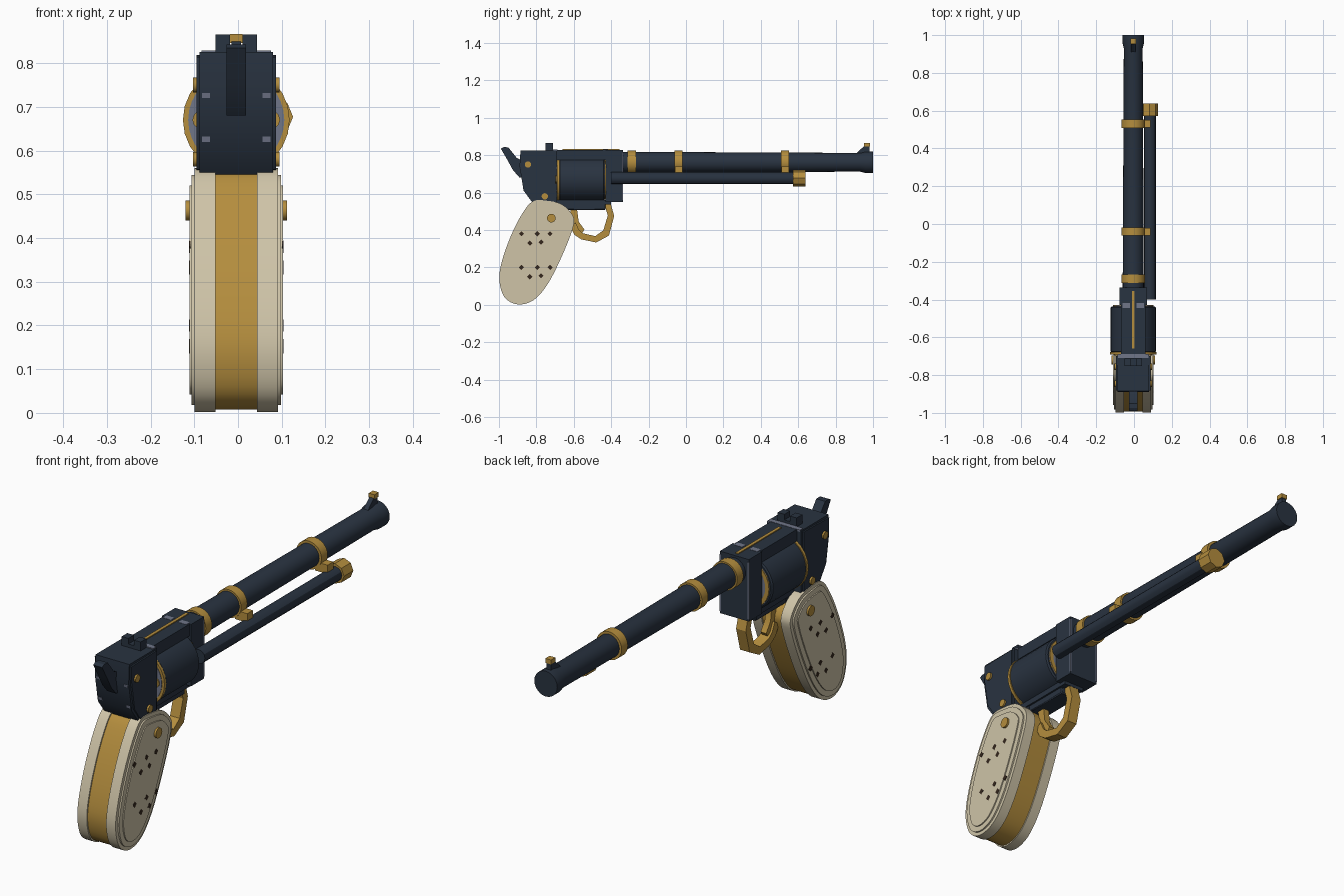
import bpy, bmesh, math
from mathutils import Matrix, Vector

if "Cube" in bpy.data.objects:
    bpy.data.objects.remove(bpy.data.objects["Cube"])

AXIS = -0.004  # x of the barrel axis


def material(name, rgb):
    m = bpy.data.materials.new(name)
    m.use_nodes = True
    m.diffuse_color = (*rgb, 1)
    m.node_tree.nodes["Principled BSDF"].inputs["Base Color"].default_value = (*rgb, 1)
    return m


STEEL = material("blued steel", (0.022, 0.033, 0.052))
GOLD = material("gold", (0.46, 0.27, 0.048))
IVORY = material("ivory", (0.62, 0.55, 0.39))
GREY = material("grey metal", (0.16, 0.18, 0.25))
BROWN = material("dark brown", (0.035, 0.02, 0.012))


def finish(name, bm, mat, bevel=0):
    bmesh.ops.recalc_face_normals(bm, faces=bm.faces)
    me = bpy.data.meshes.new(name)
    bm.to_mesh(me)
    bm.free()
    ob = bpy.data.objects.new(name, me)
    bpy.context.collection.objects.link(ob)
    me.materials.append(mat)
    if bevel:
        b = ob.modifiers.new("Bevel", "BEVEL")
        b.width, b.segments = bevel, 1
    bpy.ops.object.select_all(action="DESELECT")
    ob.select_set(True)
    bpy.context.view_layer.objects.active = ob
    bpy.ops.object.shade_smooth_by_angle(angle=math.radians(30))
    return ob


def prism(name, profile, x0, x1, mat, bevel=0):
    """Side profile of (y, z) points extruded across x."""
    bm = bmesh.new()
    face = bm.faces.new([bm.verts.new((AXIS + x0, y, z)) for y, z in profile])
    new = bmesh.ops.extrude_face_region(bm, geom=[face])["geom"]
    bmesh.ops.translate(bm, vec=(x1 - x0, 0, 0),
                        verts=[v for v in new if isinstance(v, bmesh.types.BMVert)])
    return finish(name, bm, mat, bevel)


def box(name, x, y, z, mat, bevel=0):
    return prism(name, [(y[0], z[0]), (y[1], z[0]), (y[1], z[1]), (y[0], z[1])], *x, mat, bevel)


def lathe(name, rings, x, z, mat, sides=24, closed=False):
    """Stack of (y, radius) rings about an axis along y."""
    bm = bmesh.new()
    loops = [[bm.verts.new((AXIS + x + r * math.cos(a), y, z + r * math.sin(a)))
              for a in [math.tau * i / sides for i in range(sides)]] for y, r in rings]
    pairs = list(zip(loops, loops[1:]))
    if closed:
        pairs.append((loops[-1], loops[0]))
    else:
        bm.faces.new(loops[0])
        bm.faces.new(loops[-1])
    for a, b in pairs:
        for i in range(sides):
            j = (i + 1) % sides
            bm.faces.new((a[i], a[j], b[j], b[i]))
    return finish(name, bm, mat)


def ring(name, y0, y1, inner, outer, z, mat):
    return lathe(name, [(y0, inner), (y0, outer), (y1, outer), (y1, inner)], 0, z, mat, closed=True)


def pin(name, y, z, radius, reach, mat):
    """Screw passing across the whole width."""
    bm = bmesh.new()
    place = Matrix.Translation((AXIS, y, z)) @ Matrix.Rotation(math.pi / 2, 4, "Y")
    bmesh.ops.create_cone(bm, cap_ends=True, segments=16, radius1=radius, radius2=radius,
                          depth=2 * reach, matrix=place)
    return finish(name, bm, mat)


def smooth_loop(pts, steps=4):
    """Closed Catmull-Rom outline."""
    p, out = [Vector(q) for q in pts], []
    for i in range(len(p)):
        a, b, c, d = (p[(i + k) % len(p)] for k in (-1, 0, 1, 2))
        for s in range(steps):
            t = s / steps
            out.append(0.5 * (2 * b + (c - a) * t + (2 * a - 5 * b + 4 * c - d) * t ** 2
                              + (3 * b - a - 3 * c + d) * t ** 3))
    return out


def inset(pts, d):
    """Move an outline inward by a fixed distance."""
    p, n = [Vector(q) for q in pts], len(pts)
    area = sum(p[i].cross(p[(i + 1) % n]) for i in range(n))
    out = []
    for i in range(n):
        t = (p[(i + 1) % n] - p[i - 1]).normalized()
        out.append(p[i] + Vector((-t.y, t.x)) * (d if area > 0 else -d))
    return out


# Grip: gold core between stepped ivory panels, with dark diamonds on the faces
outline = smooth_loop([(-0.82, 0.553), (-0.74, 0.556), (-0.66, 0.535), (-0.602, 0.47),
                       (-0.608, 0.40), (-0.668, 0.25), (-0.74, 0.11), (-0.815, 0.025),
                       (-0.90, 0.002), (-0.97, 0.04), (-0.998, 0.13), (-0.985, 0.23),
                       (-0.94, 0.36), (-0.88, 0.48)])
prism("grip_core", inset(outline, 0.006), -0.052, 0.052, GOLD)
for side, label in ((1, "left"), (-1, "right")):
    prism("grip_panel_" + label, outline, side * 0.048, side * 0.095, IVORY)
    prism("grip_step_" + label, inset(outline, 0.016), side * 0.09, side * 0.102, IVORY)
    prism("grip_face_" + label, inset(outline, 0.04), side * 0.1, side * 0.107, IVORY)
    for base in (0.2, 0.38):
        for y, drop in ((-0.88, 0), (-0.795, 0), (-0.727, 0), (-0.835, 0.05), (-0.775, 0.045)):
            z, r = base - drop, 0.014
            prism("grip_diamond_" + label, [(y - r, z), (y, z - r), (y + r, z), (y, z + r)],
                  side * 0.105, side * 0.1075, BROWN)
pin("grip_screw", -0.72, 0.463, 0.023, 0.116, GOLD)

# Rear frame with side plates
rear = [(-0.885, 0.825), (-0.69, 0.825), (-0.69, 0.545), (-0.82, 0.545),
        (-0.868, 0.61), (-0.89, 0.74)]
prism("rear_frame", rear, -0.084, 0.084, STEEL)
prism("side_plates", inset(rear, 0.012), -0.091, 0.091, STEEL)
for y, z in ((-0.845, 0.75), (-0.755, 0.58)):
    pin("frame_screw", y, z, 0.017, 0.099, GOLD)
prism("frame_tang", [(-0.82, 0.55), (-0.64, 0.56), (-0.64, 0.51), (-0.78, 0.53)],
      -0.045, 0.045, STEEL)

# Hammer and rear sight
prism("hammer", [(-0.99, 0.835), (-0.975, 0.843), (-0.95, 0.842), (-0.905, 0.785), (-0.87, 0.77),
                 (-0.87, 0.68), (-0.89, 0.68), (-0.925, 0.72), (-0.955, 0.775)],
      -0.022, 0.022, STEEL)
for side in (-1, 1):
    box("rear_sight", (side * 0.014, side * 0.047), (-0.752, -0.712), (0.82, 0.865), STEEL)
box("rear_sight_base", (-0.047, 0.047), (-0.752, -0.712), (0.82, 0.84), STEEL)

# Frame around the drum
box("top_strap", (-0.065, 0.065), (-0.70, -0.34), (0.775, 0.828), STEEL)
box("top_inlay", (-0.007, 0.007), (-0.66, -0.355), (0.82, 0.832), GOLD)
box("front_frame", (-0.072, 0.072), (-0.43, -0.337), (0.55, 0.828), STEEL)
box("bottom_strap", (-0.05, 0.05), (-0.70, -0.40), (0.535, 0.56), STEEL)
box("bottom_rail", (-0.042, 0.042), (-0.66, -0.43), (0.507, 0.54), STEEL, 0.004)

# Grey inlays on the strap, the back corners and the front frame edges
box("rear_strap_inlay", (-0.08, 0.08), (-0.71, -0.687), (0.821, 0.8292), GREY)
for side in (-1, 1):
    box("front_strap_inlay", (side * 0.018, side * 0.058), (-0.444, -0.418), (0.821, 0.8292), GREY)
    box("front_edge_inlay", (side * 0.066, side * 0.0728), (-0.342, -0.3362), (0.56, 0.815), GREY)
    for z in (0.62, 0.72):
        back = -0.868 - 0.17 * (z - 0.61)
        prism("back_inlay", [(back - 0.0008, z), (back - 0.0028, z + 0.012),
                             (back + 0.004, z + 0.012), (back + 0.004, z)],
              side * 0.06, side * 0.078, GREY)

# Drum with trimmed ends
DZ = 0.67
lathe("drum", [(-0.68, 0.112), (-0.674, 0.12), (-0.442, 0.12), (-0.436, 0.114)],
      0, DZ, STEEL, 32)
lathe("drum_rear_plate", [(-0.692, 0.11), (-0.678, 0.11)], 0, DZ, GREY, 32)
ring("drum_rear_ring", -0.69, -0.677, 0.106, 0.122, DZ, GOLD)
lathe("drum_front_plate", [(-0.438, 0.108), (-0.432, 0.108)], 0, DZ, GREY, 32)
ring("drum_front_ring", -0.438, -0.428, 0.09, 0.108, DZ, GOLD)
for k in range(6):
    a = math.tau * k / 6
    lathe("cartridge_rim", [(-0.697, 0.022), (-0.685, 0.022)],
          0.078 * math.cos(a), DZ + 0.078 * math.sin(a), GOLD, 12)

# Barrel, bands and front sight
BZ = 0.762
lathe("barrel", [(-0.35, 0.056), (0.93, 0.05), (0.96, 0.057), (1.0, 0.057)], 0, BZ, STEEL, 24)
for y in (-0.29, -0.04, 0.53):
    ring("barrel_band", y - 0.022, y + 0.022, 0.045, 0.063, BZ, GOLD)
for y in (-0.04, 0.53):
    box("rod_bracket", (0.03, 0.092), (y - 0.02, y + 0.02), (0.70, 0.74), GOLD)
prism("front_sight", [(0.90, 0.80), (0.98, 0.80), (0.98, 0.853), (0.957, 0.853)],
      -0.011, 0.011, STEEL)
box("sight_bead", (-0.014, 0.014), (0.953, 0.983), (0.846, 0.866), GOLD)

# Ejector rod beside the barrel
lathe("ejector_rod", [(-0.40, 0.032), (0.60, 0.032)], 0.088, 0.677, STEEL, 12)
lathe("ejector_knob", [(0.572, 0.045), (0.638, 0.045)], 0.085, 0.677, GOLD, 8)

# Trigger and guard
guard = [(-0.62, 0.42), (-0.597, 0.375), (-0.56, 0.35), (-0.48, 0.333), (-0.412, 0.37),
         (-0.384, 0.475), (-0.405, 0.55), (-0.44, 0.55), (-0.418, 0.478), (-0.442, 0.398),
         (-0.485, 0.367), (-0.55, 0.382), (-0.572, 0.40), (-0.59, 0.44)]
prism("trigger_guard", guard, -0.024, 0.024, GOLD)
prism("trigger", [(-0.62, 0.515), (-0.583, 0.515), (-0.574, 0.445), (-0.543, 0.402),
                  (-0.553, 0.387), (-0.59, 0.405), (-0.61, 0.46)], -0.014, 0.014, GOLD)
